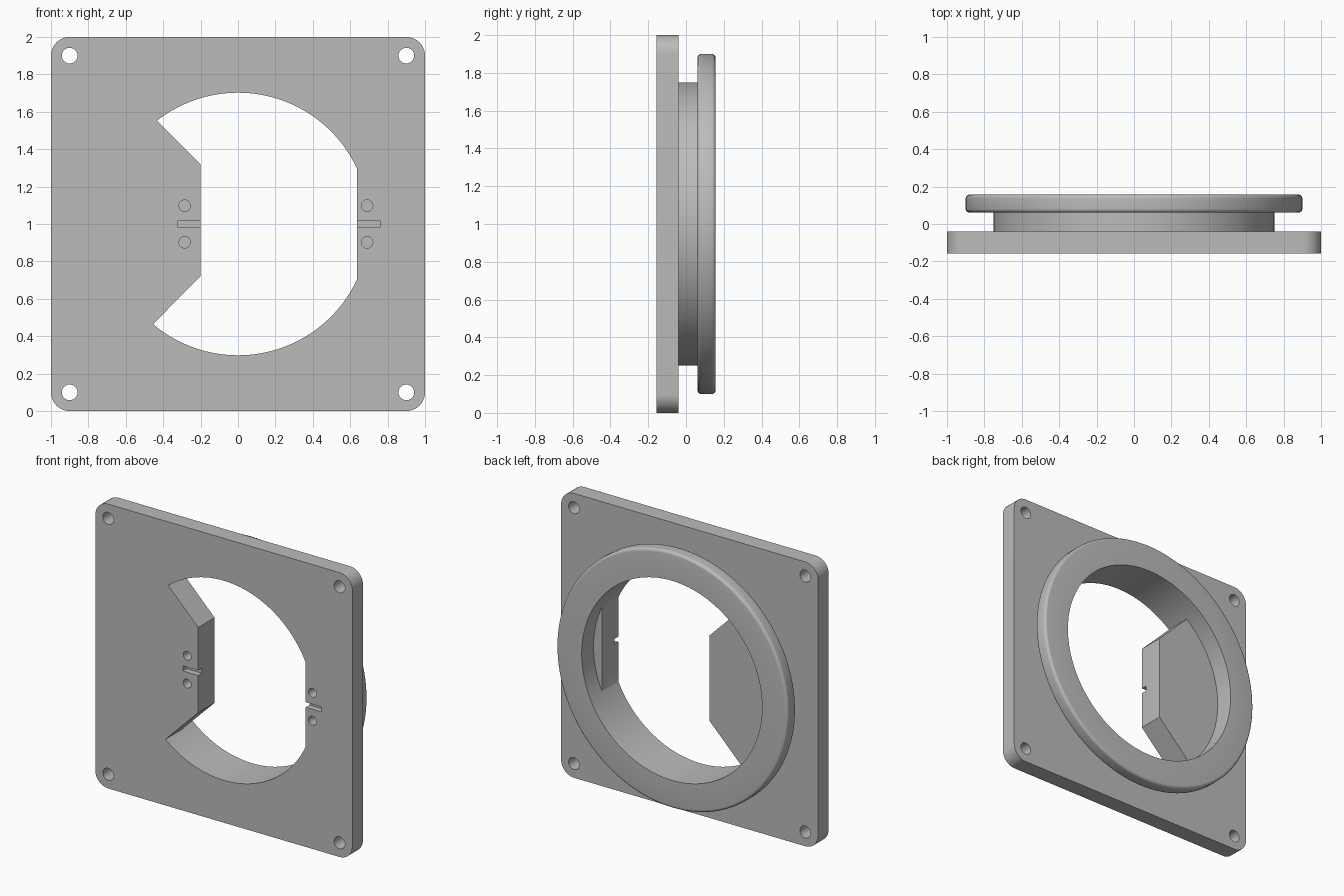
import bpy, bmesh
from math import sin, cos, pi, radians, atan2, hypot

cube = bpy.data.objects.get("Cube")
if cube:
    bpy.data.objects.remove(cube, do_unlink=True)

grey = bpy.data.materials.new("plain grey")
grey.use_nodes = True
colour = (0.5, 0.5, 0.5, 1)
grey.diffuse_color = colour
grey.node_tree.nodes["Principled BSDF"].inputs["Base Color"].default_value = colour

FRONT, PLATE_BACK, PAD_BACK, NECK_BACK, BACK = -0.157, -0.04, 0.025, 0.061, 0.157
BORE, NECK, RIM, MID = 0.702, 0.75, 0.9, 1.0


def finish(name, bm):
    bmesh.ops.recalc_face_normals(bm, faces=bm.faces)
    mesh = bpy.data.meshes.new(name)
    bm.to_mesh(mesh)
    bm.free()
    mesh.materials.append(grey)
    obj = bpy.data.objects.new(name, mesh)
    bpy.context.collection.objects.link(obj)
    return obj


def arc(cx, cz, r, a0, a1, n):
    """Points on an arc, angles in radians, both ends included."""
    return [(cx + r * cos(a0 + (a1 - a0) * i / n), cz + r * sin(a0 + (a1 - a0) * i / n))
            for i in range(n + 1)]


def circle(cx, cz, r, n):
    return arc(cx, cz, r, 0, 2 * pi, n)[:-1]


def prism(name, outline, y0, y1):
    """Solid with an outline in x and z, running from y0 to y1."""
    bm = bmesh.new()
    a, b = ([bm.verts.new((x, y, z)) for x, z in outline] for y in (y0, y1))
    bm.faces.new(a)
    bm.faces.new(b)
    for i in range(len(a)):
        j = (i + 1) % len(a)
        bm.faces.new((a[i], a[j], b[j], b[i]))
    return finish(name, bm)


def lathe(name, profile, n=128):
    """Closed (radius, y) profile turned around the bore axis."""
    bm = bmesh.new()
    rings = [[bm.verts.new((r * cos(2 * pi * k / n), y, MID + r * sin(2 * pi * k / n)))
              for r, y in profile] for k in range(n)]
    for k in range(n):
        p, q = rings[k], rings[(k + 1) % n]
        for i in range(len(p)):
            j = (i + 1) % len(p)
            bm.faces.new((p[i], p[j], q[j], q[i]))
    return finish(name, bm)


def combine(target, tool, operation):
    mod = target.modifiers.new("combine", "BOOLEAN")
    mod.operation, mod.object, mod.solver = operation, tool, "EXACT"
    bpy.context.view_layer.objects.active = target
    bpy.ops.object.modifier_apply(modifier=mod.name)
    bpy.data.objects.remove(tool, do_unlink=True)


# Square plate with rounded corners and the round bore
corners = []
for k, (sx, sz) in enumerate([(1, 1), (-1, 1), (-1, -1), (1, -1)]):
    corners += arc(0.9 * sx, MID + 0.9 * sz, 0.1, k * pi / 2, (k + 1) * pi / 2, 10)
plate = prism("mounting_plate", corners, FRONT, PLATE_BACK)
combine(plate, prism("bore_cutter", circle(0, MID, BORE, 128), -0.3, 0.3), "DIFFERENCE")

# Pads reaching into the bore: a blunt wedge on one side, a chord on the other
upper, lower = (-0.45, 0.57), (-0.47, -0.55)
wedge = [(-0.2, MID - 0.28), (-0.2, MID + 0.32)]
wedge += arc(0, MID, hypot(*upper), atan2(upper[1], upper[0]),
             atan2(lower[1], lower[0]) + 2 * pi, 24)
half = atan2(0.346, 0.637)
chord = arc(0, MID, 0.725, -half, half, 16)
for outline in (wedge, chord):
    combine(plate, prism("pad", outline, FRONT, PAD_BACK), "UNION")

# Bolt holes through the corners
for x in (-0.9, 0.9):
    for z in (-0.9, 0.9):
        combine(plate, prism("bolt_cutter", circle(x, MID + z, 0.042, 32), -0.3, 0.1), "DIFFERENCE")

# Blind pin holes and shallow slots in the pads
for x in (-0.285, 0.69):
    for z in (-0.098, 0.098):
        combine(plate, prism("pin_cutter", circle(x, MID + z, 0.031, 24), -0.3, -0.05), "DIFFERENCE")
for x0, x1 in ((-0.32, -0.15), (0.6, 0.76)):
    slot = [(x0, MID - 0.018), (x1, MID - 0.018), (x1, MID + 0.018), (x0, MID + 0.018)]
    combine(plate, prism("slot_cutter", slot, -0.3, FRONT + 0.042), "DIFFERENCE")

# Neck and wide rim with rounded outer edges
e = 0.02
profile = [(BORE, PLATE_BACK), (NECK, PLATE_BACK), (NECK, NECK_BACK)]
profile += arc(RIM - e, NECK_BACK + e, e, -pi / 2, 0, 5)
profile += arc(RIM - e, BACK - e, e, 0, pi / 2, 5)
profile += [(BORE, BACK)]
ring = lathe("flanged_ring", profile)

# Smooth the curved walls, keep the corners crisp
bpy.ops.object.select_all(action="DESELECT")
for obj in (plate, ring):
    obj.select_set(True)
bpy.context.view_layer.objects.active = plate
bpy.ops.object.shade_smooth_by_angle(angle=radians(30))
